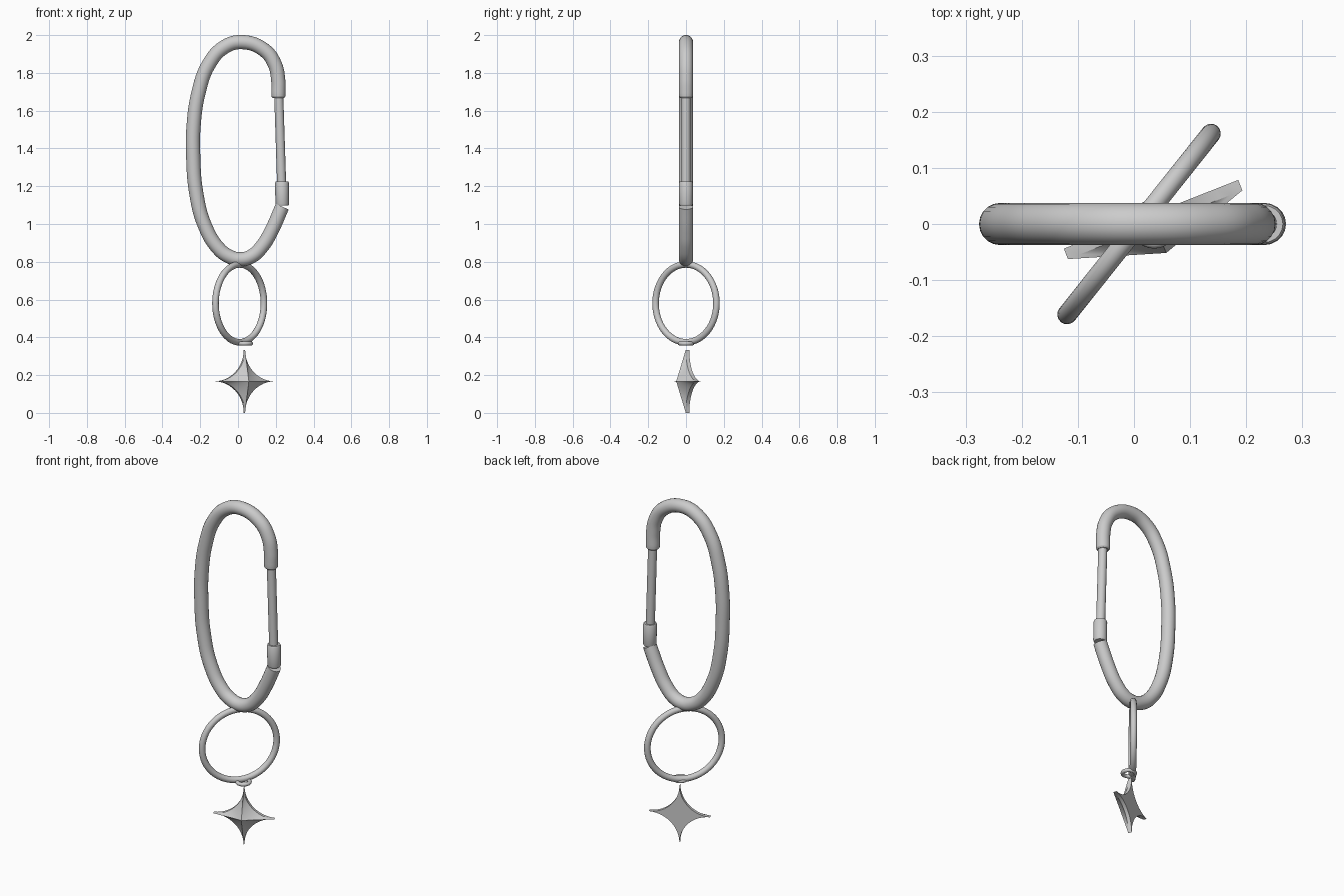
import bpy, bmesh
from math import sin, cos, pi, radians
from mathutils import Matrix, Vector

if "Cube" in bpy.data.objects:
    bpy.data.objects.remove(bpy.data.objects["Cube"])


def smooth(ob, angle=35):
    bpy.ops.object.select_all(action='DESELECT')
    ob.select_set(True)
    bpy.context.view_layer.objects.active = ob
    bpy.ops.object.shade_smooth_by_angle(angle=radians(angle))


def tube(name, pts, radius, kind='AUTO', res=6):
    """Round bar along (x, z, relative radius) points in the y = 0 plane."""
    cu = bpy.data.curves.new(name, 'CURVE')
    cu.dimensions = '3D'
    cu.bevel_depth = radius
    cu.bevel_resolution = 8
    cu.use_fill_caps = True
    cu.resolution_u = res
    sp = cu.splines.new('BEZIER')
    sp.bezier_points.add(len(pts) - 1)
    for bp, (x, z, r) in zip(sp.bezier_points, pts):
        bp.co = (x, 0, z)
        bp.radius = r
        bp.handle_left_type = bp.handle_right_type = kind
    ob = bpy.data.objects.new(name, cu)
    bpy.context.collection.objects.link(ob)
    bpy.ops.object.select_all(action='DESELECT')
    ob.select_set(True)
    bpy.context.view_layer.objects.active = ob
    bpy.ops.object.convert(target='MESH')
    ob = bpy.context.object
    ob.name = name
    smooth(ob)


def ring(name, loc, rot, major, minor):
    bpy.ops.mesh.primitive_torus_add(location=loc, rotation=rot, major_radius=major,
                                     minor_radius=minor, major_segments=64, minor_segments=16)
    bpy.context.object.name = name
    smooth(bpy.context.object)


# Clip body: hook end, over the top, down the spine, round to the hinge end
path = [(.214, 1.69), (.213, 1.76), (.195, 1.845), (.14, 1.92), (.02, 1.963), (-.075, 1.935),
        (-.155, 1.845), (-.208, 1.70), (-.235, 1.52), (-.237, 1.36), (-.222, 1.17),
        (-.175, .99), (-.10, .867), (-.045, .827), (.01, .813), (.07, .828), (.13, .885),
        (.18, .97), (.234, 1.092)]
body = [(.214, 1.667, .8), (.214, 1.675, .97)] + [(x, z, 1) for x, z in path]
tube("clip_body", body, .0375)

# Gate rod and hinge collar
tube("gate_rod", [(.215, 1.70, 1), (.232, 1.18, 1)], .024, 'VECTOR', 1)
tube("gate_collar", [(.2325, 1.226, .9), (.2325, 1.218, 1), (.2345, 1.108, 1), (.2345, 1.098, .9)],
     .0365, 'VECTOR', 1)

# Split ring and the small jump ring
ring("key_ring", (.009, 0, .58), (pi / 2, 0, radians(51.5)), .206, .0175)
ring("jump_ring", (.036, 0, .367), (0, 0, 0), .033, .0105)

# Star charm: concave four-point outline, flat back, raised front
R, N = .167, 12
outline = []
for q in range(4):
    for i in range(N):
        a = pi / 2 * i / N
        # arc bowed toward the centre, with slightly blunt tips
        x, z = R * (1 - sin(a)), R * (1 - cos(a))
        c, s = cos(q * pi / 2), sin(q * pi / 2)
        outline.append((c * x - s * z, s * x + c * z))
bm = bmesh.new()
front = [bm.verts.new((x, -.010, z)) for x, z in outline]
back = [bm.verts.new((x, .010, z)) for x, z in outline]
apex = bm.verts.new((0, -.064, 0))
rear = bm.verts.new((0, .010, 0))
for i in range(len(outline)):
    j = (i + 1) % len(outline)
    bm.faces.new((apex, front[i], front[j]))
    bm.faces.new((rear, back[j], back[i]))
    bm.faces.new((front[i], back[i], back[j], front[j]))
bmesh.ops.recalc_face_normals(bm, faces=bm.faces)
me = bpy.data.meshes.new("star_charm")
bm.to_mesh(me)
bm.free()
star = bpy.data.objects.new("star_charm", me)
star.location = (.034, .008, .167)
star.rotation_euler = (0, 0, radians(21.5))
bpy.context.collection.objects.link(star)
smooth(star, 25)
